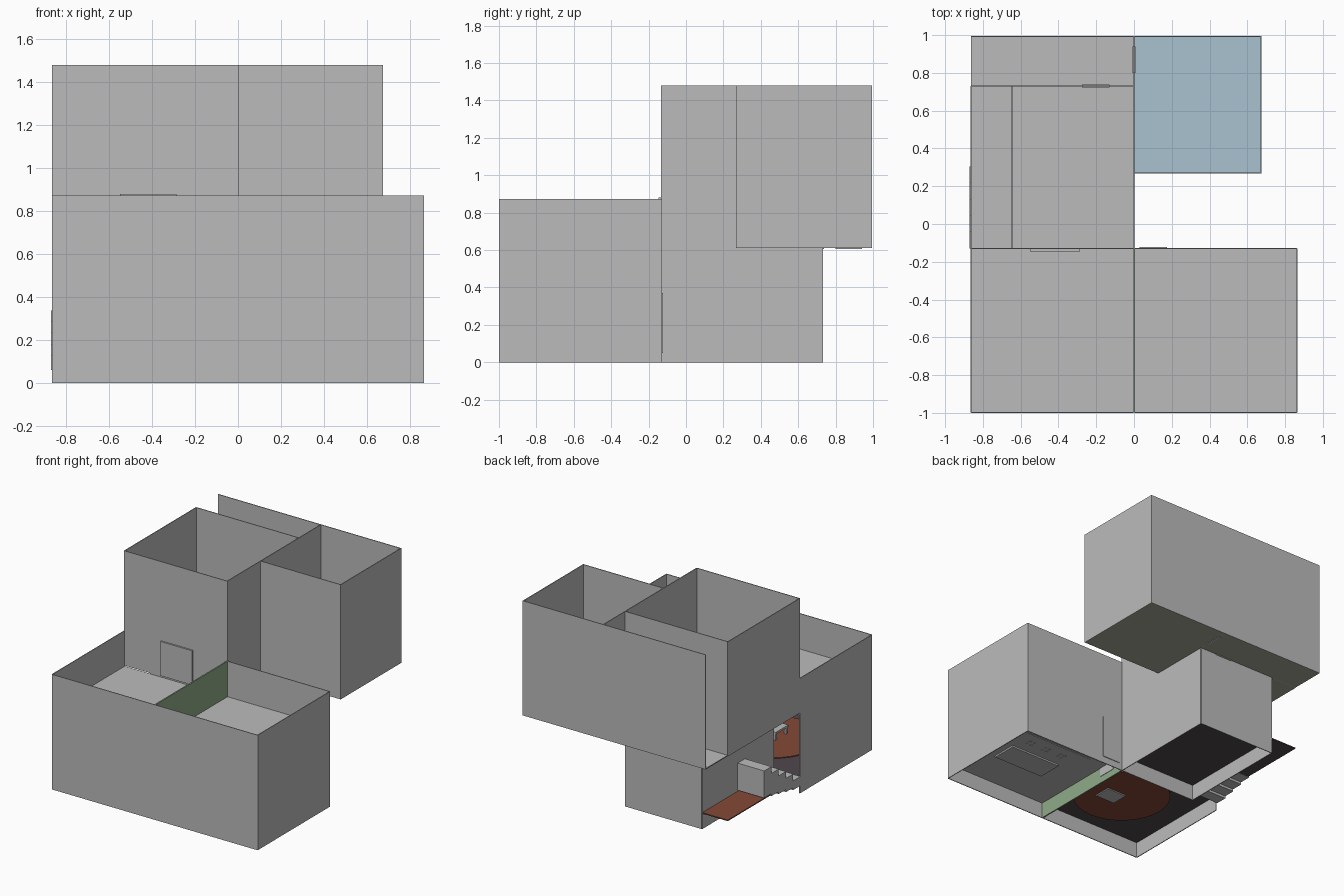
import bpy, bmesh, math
from mathutils import Matrix

if "Cube" in bpy.data.objects:
    bpy.data.objects.remove(bpy.data.objects["Cube"])

def mat(name, r, g, b):
    m = bpy.data.materials.new(name)
    m.diffuse_color = (r, g, b, 1)
    m.use_nodes = True
    m.node_tree.nodes["Principled BSDF"].inputs["Base Color"].default_value = m.diffuse_color
    return m

GREY = mat("plaster_grey", .5, .5, .5)
GREEN = mat("wall_green", .28, .41, .25)
BROWN = mat("carpet_brown", .23, .067, .037)
DARK = mat("floor_dark", .08, .065, .077)
SAGE = mat("slab_sage", .36, .39, .30)
BLUE = mat("floor_blue", .40, .54, .64)

def finish(name, bm, m):
    me = bpy.data.meshes.new(name)
    bm.to_mesh(me)
    bm.free()
    me.materials.append(m)
    ob = bpy.data.objects.new(name, me)
    bpy.context.collection.objects.link(ob)
    return ob

def add_box(bm, x0, x1, y0, y1, z0, z1):
    t = Matrix.Translation(((x0+x1)/2, (y0+y1)/2, (z0+z1)/2))
    bmesh.ops.create_cube(bm, size=1, matrix=t @ Matrix.Diagonal((x1-x0, y1-y0, z1-z0, 1)))

def box(name, x0, x1, y0, y1, z0, z1, m=GREY):
    bm = bmesh.new()
    add_box(bm, x0, x1, y0, y1, z0, z1)
    return finish(name, bm, m)

T = .003  # half wall thickness
def wall_x(name, x, y0, y1, z0, z1, m=GREY):
    return box(name, x-T, x+T, y0, y1, z0, z1, m)

def wall_y(name, y, x0, x1, z0, z1, m=GREY):
    return box(name, x0, x1, y-T, y+T, z0, z1, m)

def slab(name, x0, x1, y0, y1, z, top, under):
    box(name + "_under", x0, x1, y0, y1, z, z+.004, under)
    box(name + "_top", x0, x1, y0, y1, z+.004, z+.008, top)

L, R, S = -.862, .862, -.645      # left, right, stair wall
F, M, H, B = -.997, -.13, .73, .992  # front, middle, hall back, back
LOW, UP, TOP = .873, .61, 1.48

# ground floor walls
wall_y("front_wall", F, L, R, 0, LOW)
wall_x("left_front_wall", L, F, M, 0, LOW)
wall_x("right_front_wall", R, F, M, 0, LOW)
wall_y("right_room_back_wall", M, 0, R, 0, LOW)
wall_y("left_room_back_wall", M, S, 0, 0, UP)
box("divider_wall", -.005, 0, F, M, 0, LOW, GREY)
box("divider_green_face", 0, .005, F+T, M-T, 0, LOW, GREEN)
wall_x("stair_wall", S, M, H, 0, UP)
wall_x("hall_right_wall", 0, M, H, 0, UP)
wall_y("hall_back_wall", H, S, 0, 0, UP)

# ground floors and ceilings
slab("left_room_floor", L, -.005, F, M, .117, DARK, DARK)
slab("right_room_floor", .005, R, F, M, .117, GREY, GREY)
slab("hall_floor", L, 0, M, H, .117, BROWN, DARK)
box("left_room_ceiling", L, -.005, F, M, .598, .604)
box("right_room_ceiling", .005, R, F, M, .598, .604)

# upper walls
wall_y("upper_front_wall", M, L, 0, UP, TOP)
wall_x("upper_left_wall", L, M, H, UP, TOP)
wall_x("upper_middle_wall", 0, M, B, UP, TOP)
wall_y("upper_inner_wall", H, L, 0, UP, TOP)
wall_y("upper_back_wall", B, L, .675, UP, TOP)
wall_x("upper_right_wall", .672, .27, B, UP, TOP)
wall_y("upper_right_front_wall", .27, 0, .675, UP, TOP)

# upper floors
slab("bedroom_floor", S, 0, M, H, UP, GREY, SAGE)
slab("stairhead_floor", L, S-.003, M, H, UP, GREY, SAGE)
slab("landing_floor", L, 0, H, B, UP, GREY, SAGE)
slab("blue_room_floor", 0, .672, .27, B, UP, BLUE, SAGE)

# doors, standing slightly proud of both wall faces
D = .008
box("right_room_door", .03, .175, M-D, M+D, .05, .37)
box("bedroom_door", -.275, -.13, H-D, H+D, .605, .92)
box("blue_room_door", -D, D, .8, .94, .605, .92)
box("divider_door", -D, D, -.36, -.22, .05, .37)
box("front_panel", -.55, -.285, M-.016, M, .62, .88)

# stairs rising to the back, stepped underneath too
bm = bmesh.new()
for i in range(5):
    y = M + .087*i
    add_box(bm, -.87, S, y, y+.087, .06+.018*i, .13+.052*i)
finish("stairs", bm, GREY)

# round rug
bm = bmesh.new()
bmesh.ops.create_cone(bm, cap_ends=True, segments=32, radius1=.34, radius2=.34,
                      depth=.024, matrix=Matrix.Translation((-.35, -.55, .12)))
finish("round_rug", bm, BROWN)

# tables: top plus four legs
def table(name, cx, cy, w, d, h):
    bm = bmesh.new()
    z = .125
    add_box(bm, cx-w/2, cx+w/2, cy-d/2, cy+d/2, z+h-.015, z+h)
    for sx in (-1, 1):
        for sy in (-1, 1):
            px, py = cx + sx*(w/2-.012), cy + sy*(d/2-.012)
            add_box(bm, px-.008, px+.008, py-.008, py+.008, .11, z+h-.01)
    return finish(name, bm, GREY)

table("low_table", -.3, -.58, .2, .15, .07)
box("table_base", -.36, -.2, -.65, -.52, .1, .13)

# rectangular rug, counter and stools of the right room
box("rectangular_rug", .15, .75, -.85, -.3, .112, .128)
box("counter", .27, .69, -.69, -.5, .1, .22)
for i in range(3):
    table("stool_%d" % (i+1), .33+.14*i, -.4, .06, .06, .07)
